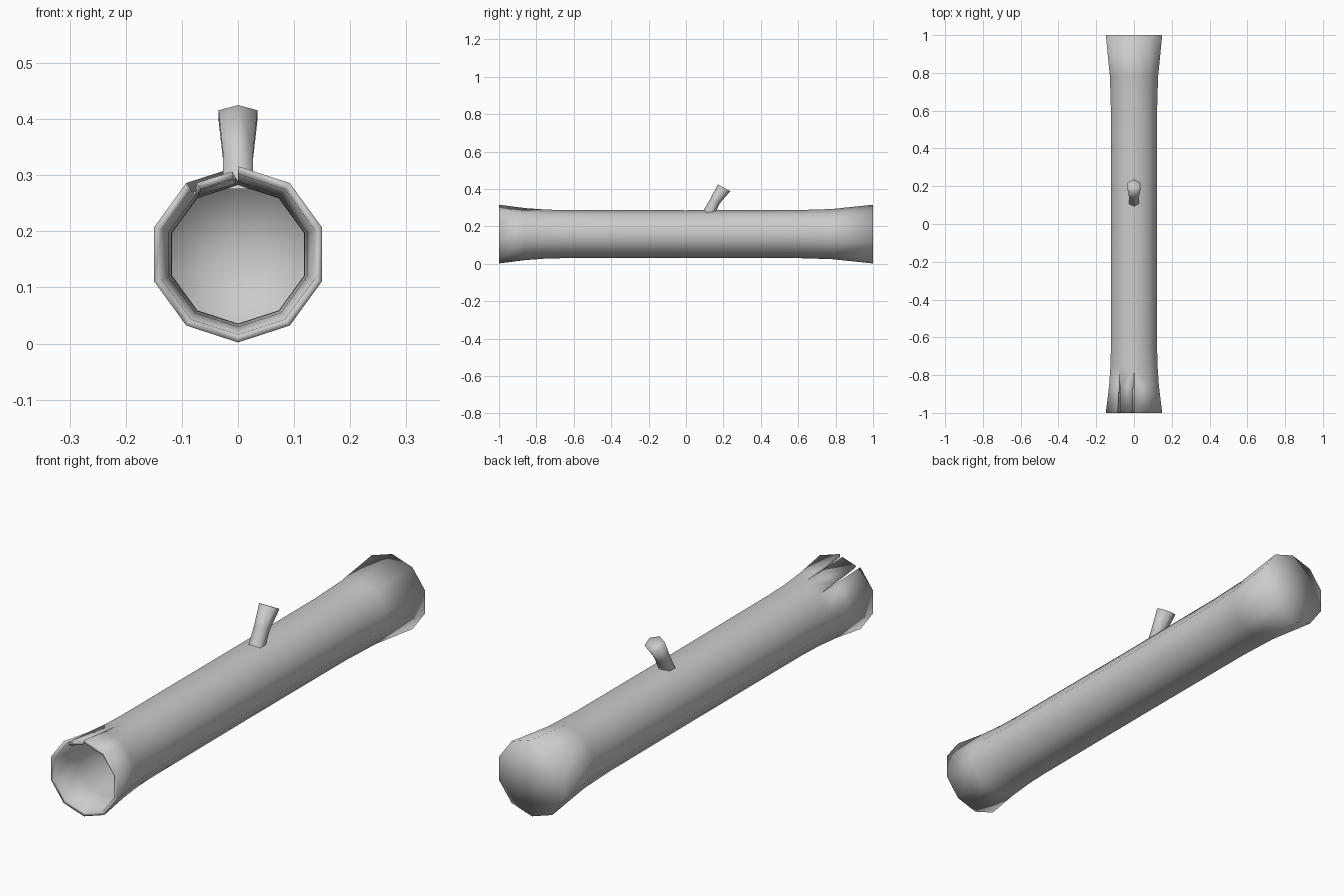
import bpy, bmesh
from math import sin, cos, radians
from mathutils import Vector

if "Cube" in bpy.data.objects:
    bpy.data.objects.remove(bpy.data.objects["Cube"])

CZ = 0.159          # height of the log axis
NECK = -0.75        # where the front flare and its cracks begin


def polar(r, deg, y):
    a = radians(deg)
    return Vector((r * cos(a), y, CZ + r * sin(a)))


def finish(name, bm):
    bmesh.ops.remove_doubles(bm, verts=bm.verts[:], dist=0.0003)
    bmesh.ops.recalc_face_normals(bm, faces=bm.faces[:])
    mesh = bpy.data.meshes.new(name)
    bm.to_mesh(mesh)
    bm.free()
    for p in mesh.polygons:
        p.use_smooth = True
    obj = bpy.data.objects.new(name, mesh)
    bpy.context.collection.objects.link(obj)
    return obj


def face(bm, *pts):
    bm.faces.new([bm.verts.new(p) for p in pts])


def skin(bm, rings, closed=True):
    # quads between neighbouring rings of points
    for a, b in zip(rings, rings[1:]):
        n = len(a)
        for i in range(n if closed else n - 1):
            j = (i + 1) % n
            face(bm, a[i], a[j], b[j], b[i])


def fan(bm, ring, centre):
    for i, p in enumerate(ring):
        face(bm, p, ring[(i + 1) % len(ring)], centre)


# Hollow log: ten-sided tube, closed at the back
bm = bmesh.new()
angles = [90 + 36 * i for i in range(10)]
outer = [(NECK, .131), (-.65, .1285), (0, .1275), (.6, .1285), (.78, .134), (1, .157)]
inner = [(NECK, .127), (-.65, .1245), (0, .1235), (.6, .1245), (.78, .130), (.99, .151)]
for profile in (outer, inner):
    rings = [[polar(r, a, y) for a in angles] for y, r in profile]
    skin(bm, rings)
    fan(bm, rings[-1], Vector((0, profile[-1][0], CZ)))


# Split flared mouth: each strip is (front angle, front radius, neck angle)
def mouth_strip(cols):
    rings = [
        [polar(.131, n, NECK) for a, r, n in cols],
        [polar(.139 - (.157 - r) * .3, n + (a - n) * .4, -.86) for a, r, n in cols],
        [polar(r, a, -1) for a, r, n in cols],
        [polar(r - .014, a, -.998) for a, r, n in cols],
        [polar(.129 - (.157 - r) * .3, n + (a - n) * .4, -.86) for a, r, n in cols],
        [polar(.127, n, NECK) for a, r, n in cols],
    ]
    skin(bm, rings, closed=False)
    for k in (0, -1):                       # crack walls
        c = [ring[k] for ring in rings]
        face(bm, c[0], c[1], c[4], c[5])
        face(bm, c[1], c[2], c[3], c[4])


mouth_strip([(a, .157, a) for a in range(90, -235, -36)])
mouth_strip([(94, .148, 90), (120, .147, 126)])
finish("hollow_log", bm)

# Broken branch stub: six-sided, leaning back
bm = bmesh.new()
stub = [((.123, .275), (1, 0), .031, .036),
        ((.155, .335), (.87, -.42), .031, .029),
        ((.2035, .4065), (.875, -.485), .040, .038)]
rings = []
for (y, z), (dy, dz), rx, ry in stub:
    ring = []
    for i in range(6):
        a = radians(60 * i)
        ring.append(Vector((rx * sin(a), y + ry * cos(a) * dy, z + ry * cos(a) * dz)))
    rings.append(ring)
skin(bm, rings)
fan(bm, rings[-1], Vector((0, .2, .40)))
finish("branch_stub", bm)
